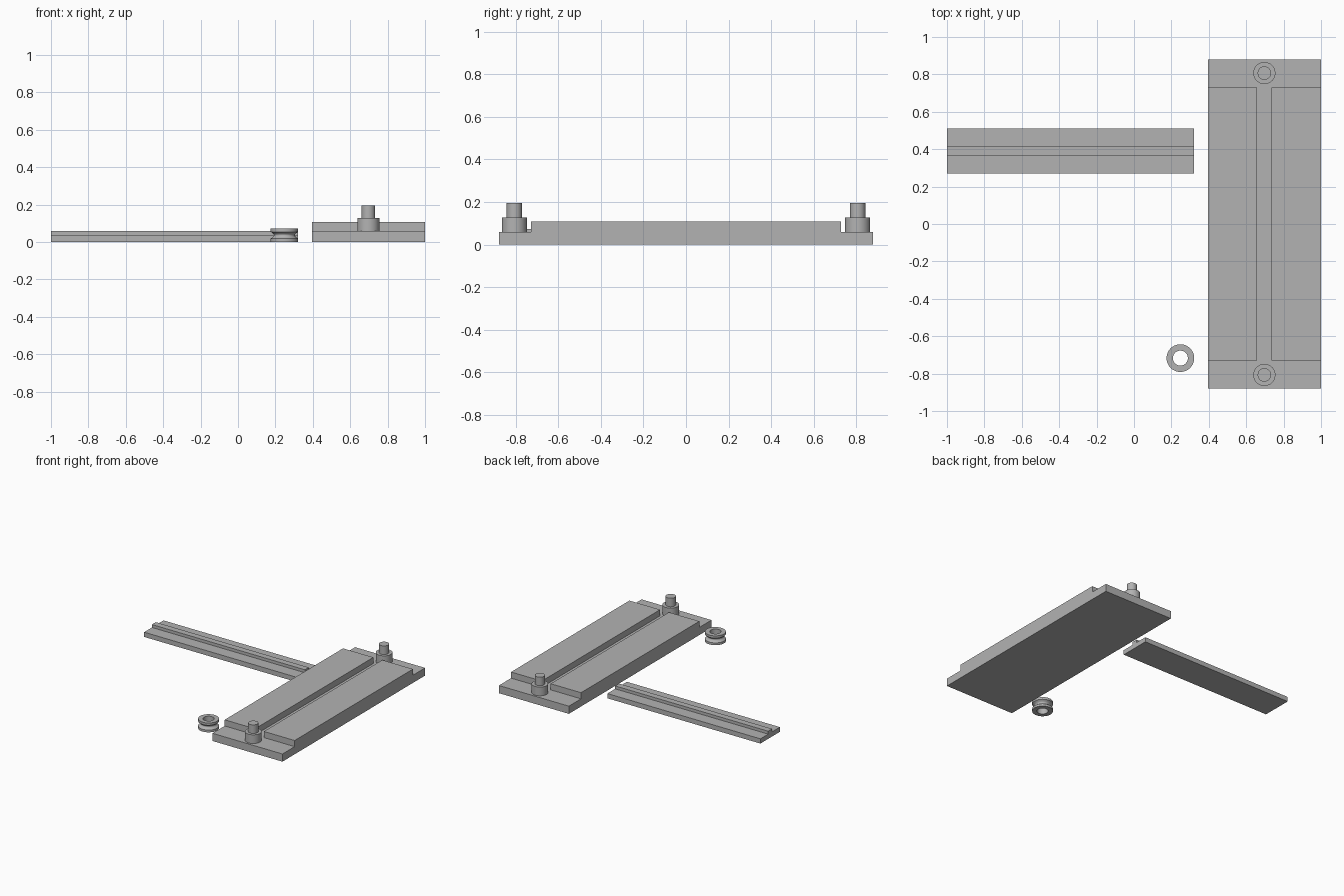
import bpy, bmesh, math

if "Cube" in bpy.data.objects:
    bpy.data.objects.remove(bpy.data.objects["Cube"])

grey = bpy.data.materials.new("plain grey")
grey.diffuse_color = (0.45, 0.45, 0.45, 1)
grey.use_nodes = True
grey.node_tree.nodes["Principled BSDF"].inputs["Base Color"].default_value = grey.diffuse_color


def finish(name, bm, smooth=False):
    bmesh.ops.recalc_face_normals(bm, faces=bm.faces)
    mesh = bpy.data.meshes.new(name)
    bm.to_mesh(mesh)
    bm.free()
    mesh.materials.append(grey)
    obj = bpy.data.objects.new(name, mesh)
    bpy.context.collection.objects.link(obj)
    if smooth:
        bpy.ops.object.select_all(action='DESELECT')
        obj.select_set(True)
        bpy.context.view_layer.objects.active = obj
        bpy.ops.object.shade_smooth_by_angle(angle=math.radians(30))
    return obj


def prism(name, profile, axis, start, end):
    """Extrude a closed (horizontal, z) profile along x or y."""
    bm = bmesh.new()
    place = (lambda h, z: (start, h, z)) if axis == 'x' else (lambda h, z: (h, start, z))
    face = bm.faces.new([bm.verts.new(place(h, z)) for h, z in profile])
    ext = bmesh.ops.extrude_face_region(bm, geom=[face])
    verts = [v for v in ext['geom'] if isinstance(v, bmesh.types.BMVert)]
    d = end - start
    bmesh.ops.translate(bm, verts=verts, vec=(d, 0, 0) if axis == 'x' else (0, d, 0))
    return finish(name, bm)


def lathe(name, profile, centre, closed, steps=48):
    """Spin an (r, z) profile around a vertical axis."""
    bm = bmesh.new()
    verts = [bm.verts.new((r, 0, z)) for r, z in profile]
    pairs = list(zip(verts, verts[1:])) + ([(verts[-1], verts[0])] if closed else [])
    edges = [bm.edges.new(p) for p in pairs]
    bmesh.ops.spin(bm, geom=verts + edges, cent=(0, 0, 0), axis=(0, 0, 1),
                   angle=math.tau, steps=steps)
    bmesh.ops.remove_doubles(bm, verts=bm.verts, dist=1e-5)
    obj = finish(name, bm, True)
    obj.location = centre
    return obj


def rect(a, b, z0, z1):
    return [(a, z0), (b, z0), (b, z1), (a, z1)]


# Base plate with two raised rails leaving a central channel
X0, X1, CX = 0.396, 1.0, 0.697
prism("base_plate", rect(X0, X1, 0, 0.06), 'y', -0.88, 0.88)
prism("left_rail", rect(X0, 0.658, 0.06, 0.108), 'y', -0.73, 0.73)
prism("right_rail", rect(0.735, X1, 0.06, 0.108), 'y', -0.73, 0.73)

# Stepped axle posts at both ends
post = [(0, 0.06), (0.059, 0.06), (0.059, 0.128), (0.036, 0.128), (0.036, 0.195), (0, 0.195)]
for side, y in (("front", -0.807), ("back", 0.807)):
    lathe(side + "_post", post, (CX, y, 0), False)

# Loose slider strip with a central rib
prism("slider_strip", [(0.27, 0), (0.51, 0), (0.51, 0.037), (0.414, 0.037), (0.414, 0.06),
                       (0.366, 0.06), (0.366, 0.037), (0.27, 0.037)], 'x', -1.0, 0.322)

# Loose pulley wheel with a rounded rim groove and a bore
H, R, n = 0.073, 0.074, 10
groove = [(R - 0.018 * math.sin(math.pi * i / n), 0.018 + (H - 0.036) * i / n)
          for i in range(n + 1)]
lathe("pulley", [(0.04, 0), (R, 0)] + groove + [(R, H), (0.04, H)],
      (0.248, -0.717, 0), True)
